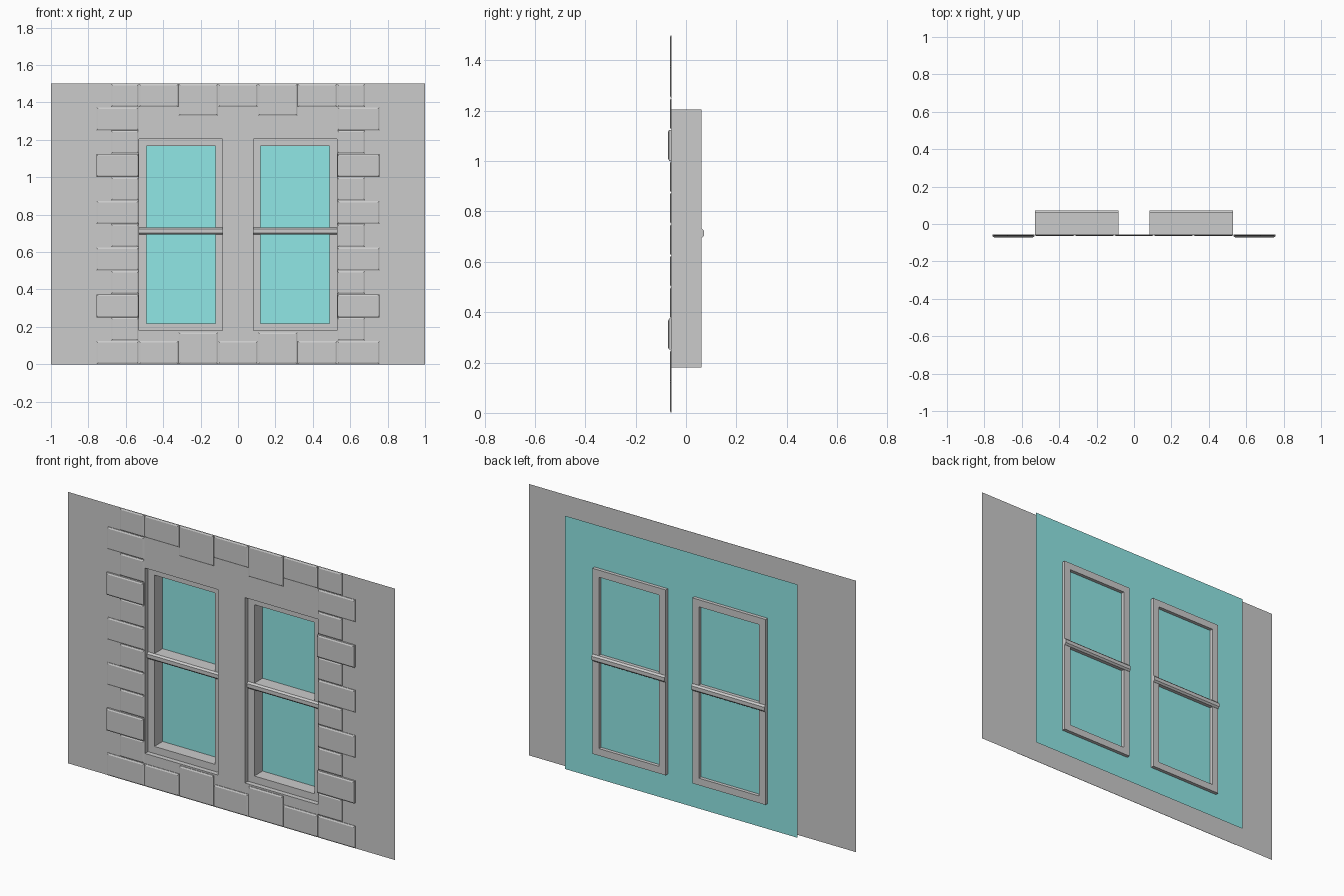
import bpy, bmesh

if "Cube" in bpy.data.objects:
    bpy.data.objects.remove(bpy.data.objects["Cube"])

WALL_Y = -0.057            # plane of the wall face
WIN_X = (0.082, 0.529)     # right window opening, mirrored for the left
WIN_Z = (0.18, 1.205)
FRAME_Y = (-0.03, 0.061)
RAIL = 0.039               # frame face width


def finish(name, bm):
    bmesh.ops.remove_doubles(bm, verts=bm.verts, dist=1e-5)
    me = bpy.data.meshes.new(name)
    bm.to_mesh(me)
    bm.free()
    ob = bpy.data.objects.new(name, me)
    bpy.context.collection.objects.link(ob)
    return ob


def quad(bm, pts):
    return bm.faces.new([bm.verts.new(p) for p in pts])


def add_box(bm, x, y, z):
    verts = bmesh.ops.create_cube(bm, size=1)["verts"]
    for v in verts:
        v.co = [(a + b) / 2 + c * (b - a) for (a, b), c in zip((x, y, z), v.co)]
    return verts


# Wall sheet with two openings and shallow reveals
bm = bmesh.new()
xs = [-1, -WIN_X[1], -WIN_X[0], WIN_X[0], WIN_X[1], 1]
zs = [0, *WIN_Z, 1.5]
for i in range(5):
    for j in range(3):
        x0, x1, z0, z1 = xs[i], xs[i + 1], zs[j], zs[j + 1]
        if j == 1 and i in (1, 3):
            ring = [(x0, z0), (x1, z0), (x1, z1), (x0, z1)]
            for k in range(4):
                a, b = ring[k], ring[(k + 1) % 4]
                quad(bm, [(a[0], WALL_Y, a[1]), (a[0], FRAME_Y[0], a[1]),
                          (b[0], FRAME_Y[0], b[1]), (b[0], WALL_Y, b[1])])
        else:
            quad(bm, [(x0, WALL_Y, z0), (x1, WALL_Y, z0),
                      (x1, WALL_Y, z1), (x0, WALL_Y, z1)])
bmesh.ops.remove_doubles(bm, verts=bm.verts, dist=1e-5)
bmesh.ops.recalc_face_normals(bm, faces=bm.faces)
finish("wall", bm)


# Stone block: chamfered front, open against the wall
def add_stone(bm, x0, x1, z0, z1, front=-0.064):
    c, g = 0.008, 0.001
    rings = []
    for inset, y in ((g, WALL_Y), (g, front + 0.004), (g + c, front)):
        rings.append([bm.verts.new((x, y, z)) for x, z in (
            (x0 + inset, z0 + inset), (x1 - inset, z0 + inset),
            (x1 - inset, z1 - inset), (x0 + inset, z1 - inset))])
    for a, b in zip(rings, rings[1:]):
        for k in range(4):
            n = (k + 1) % 4
            bm.faces.new((a[k], a[n], b[n], b[k]))
    bm.faces.new(rings[-1])


# Quoins: alternating long and short stones on both sides
bm = bmesh.new()
for row in range(12):
    outer = 0.68 if row % 2 else 0.758
    front = -0.071 if row in (2, 8) else -0.064
    z0, z1 = row * 0.125, (row + 1) * 0.125
    add_stone(bm, 0.53, outer, z0, z1, front)
    add_stone(bm, -outer, -0.53, z0, z1, front)
finish("side_stones", bm)

# Head and sill courses, every second stone taller
for name, is_top in (("top_stones", True), ("bottom_stones", False)):
    bm = bmesh.new()
    w = 1.06 / 5
    for i in range(5):
        h = 0.172 if i % 2 else 0.125
        z0, z1 = (1.5 - h, 1.5) if is_top else (0, h)
        add_stone(bm, -0.53 + i * w, -0.53 + (i + 1) * w, z0, z1)
    finish(name, bm)


# Window frames with a chamfered middle bar
for side, s in (("left", -1), ("right", 1)):
    x0, x1 = sorted((s * WIN_X[0], s * WIN_X[1]))
    z0, z1 = WIN_Z
    bm = bmesh.new()
    rings = []
    for inset, y in ((0, FRAME_Y[0]), (0, FRAME_Y[1]),
                     (RAIL, FRAME_Y[1]), (RAIL, FRAME_Y[0])):
        rings.append([bm.verts.new((x, y, z)) for x, z in (
            (x0 + inset, z0 + inset), (x1 - inset, z0 + inset),
            (x1 - inset, z1 - inset), (x0 + inset, z1 - inset))])
    for a, b in zip(rings, rings[1:] + rings[:1]):
        for k in range(4):
            n = (k + 1) % 4
            bm.faces.new((a[k], a[n], b[n], b[k]))
    bmesh.ops.recalc_face_normals(bm, faces=bm.faces)
    finish(f"{side}_window_frame", bm)

    bm = bmesh.new()
    add_box(bm, (x0, x1), (-0.039, 0.071), (0.694, 0.732))
    long_edges = [e for e in bm.edges
                  if abs(e.verts[0].co.x - e.verts[1].co.x) > 0.1]
    bmesh.ops.bevel(bm, geom=long_edges, offset=0.009, segments=1, affect='EDGES')
    finish(f"{side}_window_bar", bm)

# Single glass sheet behind both openings
bm = bmesh.new()
quad(bm, [(-0.712, 0.042, 0.04), (0.712, 0.042, 0.04),
          (0.712, 0.042, 1.44), (-0.712, 0.042, 1.44)])
glass = finish("glass_sheet", bm)
mat = bpy.data.materials.new("teal_glass")
mat.diffuse_color = (0.28, 0.8, 0.79, 1)
mat.use_nodes = True
mat.node_tree.nodes["Principled BSDF"].inputs["Base Color"].default_value = mat.diffuse_color
glass.data.materials.append(mat)
